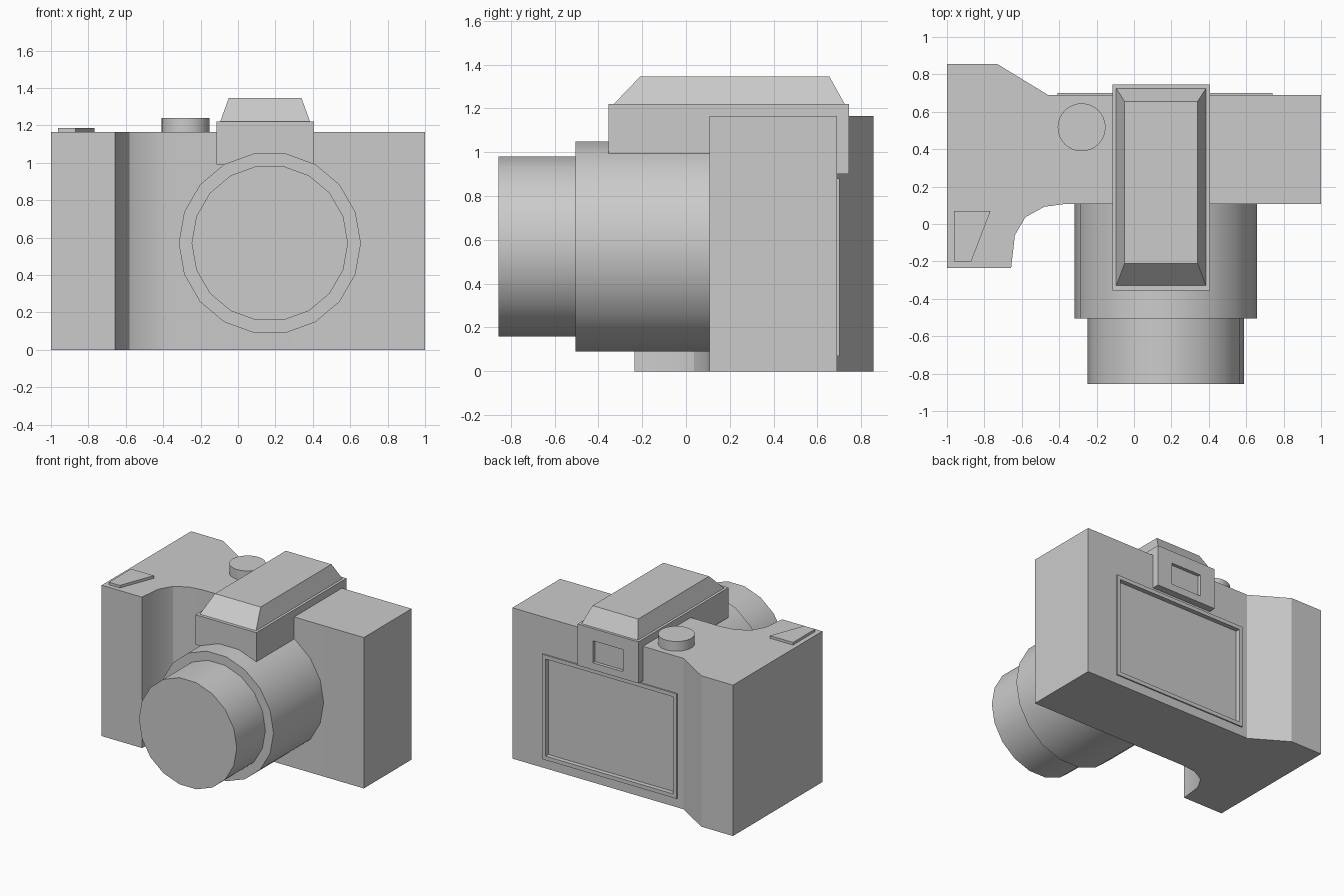
import bpy, bmesh, math
from mathutils import Vector

if "Cube" in bpy.data.objects:
    bpy.data.objects.remove(bpy.data.objects["Cube"])


def finish(name, bm):
    bmesh.ops.recalc_face_normals(bm, faces=bm.faces)
    me = bpy.data.meshes.new(name)
    bm.to_mesh(me)
    bm.free()
    ob = bpy.data.objects.new(name, me)
    bpy.context.collection.objects.link(ob)
    return ob


def prism(name, pts, offset):
    """Extrude a closed outline of 3D points along an offset vector."""
    bm = bmesh.new()
    face = bm.faces.new([bm.verts.new(p) for p in pts])
    ext = bmesh.ops.extrude_face_region(bm, geom=[face], use_keep_orig=True)
    verts = [g for g in ext["geom"] if isinstance(g, bmesh.types.BMVert)]
    bmesh.ops.translate(bm, verts=verts, vec=Vector(offset))
    return finish(name, bm)


def box(name, x0, x1, y0, y1, z0, z1):
    return prism(name, [(x0, y0, z0), (x1, y0, z0), (x1, y1, z0), (x0, y1, z0)], (0, 0, z1 - z0))


def disc_points(n, r, place):
    return [place(r * math.cos(2 * math.pi * i / n), r * math.sin(2 * math.pi * i / n)) for i in range(n)]


def smooth(ob):
    bpy.ops.object.select_all(action='DESELECT')
    ob.select_set(True)
    bpy.context.view_layer.objects.active = ob
    bpy.ops.object.shade_smooth_by_angle(angle=math.radians(30))


def cut(targets, cutter):
    for ob in targets:
        mod = ob.modifiers.new("cut", 'BOOLEAN')
        mod.operation = 'DIFFERENCE'
        mod.solver = 'EXACT'
        mod.object = cutter
        bpy.context.view_layer.objects.active = ob
        bpy.ops.object.modifier_apply(modifier=mod.name)
    bpy.data.objects.remove(cutter)


TOP = 1.165

# Body with hand grip and thumb rest, extruded from its plan outline
outline = [(-1, .855), (-.73, .855), (-.46, .69), (1, .69), (1, .107), (-.37, .107),
           (-.48, .092), (-.58, .037), (-.637, -.06), (-.657, -.235), (-1, -.235)]
body = prism("body", [(x, y, 0) for x, y in outline], (0, 0, TOP))

# Rear screen: thin raised frame with a recess cut into the body
frame = box("screen_frame", -.41, .74, .68, .70, .07, .88)
cut([body, frame], box("screen_cutter", -.38, .71, .665, .8, .10, .85))
smooth(body)

# Viewfinder housing with eyepiece drop at the back and a window recess
side = [(-.355, .99), (.68, .99), (.68, .9), (.745, .9), (.745, 1.22), (-.355, 1.22)]
finder = prism("viewfinder_housing", [(-.115, y, z) for y, z in side], (.52, 0, 0))
cut([finder], box("window_cutter", .015, .275, .72, .85, .955, 1.125))

# Sloped cap on the viewfinder
cap = box("viewfinder_cap", -.095, .385, -.33, .725, 1.22, 1.345)
for v in cap.data.vertices:
    if v.co.z > 1.3:
        v.co.x = -.05 if v.co.x < .1 else .34
        v.co.y = -.21 if v.co.y < .1 else .655

# Lens barrels
for name, r, y0, y1 in (("lens_barrel", .487, -.505, .12), ("lens_front_barrel", .418, -.855, -.505)):
    pts = disc_points(18, r, lambda a, b: (.17 + a, y0, .57 + b))
    smooth(prism(name, pts, (0, y1 - y0, 0)))

# Mode dial
smooth(prism("mode_dial", disc_points(32, .128, lambda a, b: (-.28 + a, .517 + b, TOP)), (0, 0, .075)))

# Shutter button on the grip
button = [(-.963, .07), (-.767, .07), (-.87, -.2), (-.963, -.2)]
prism("shutter_button", [(x, y, TOP) for x, y in button], (0, 0, .02))
